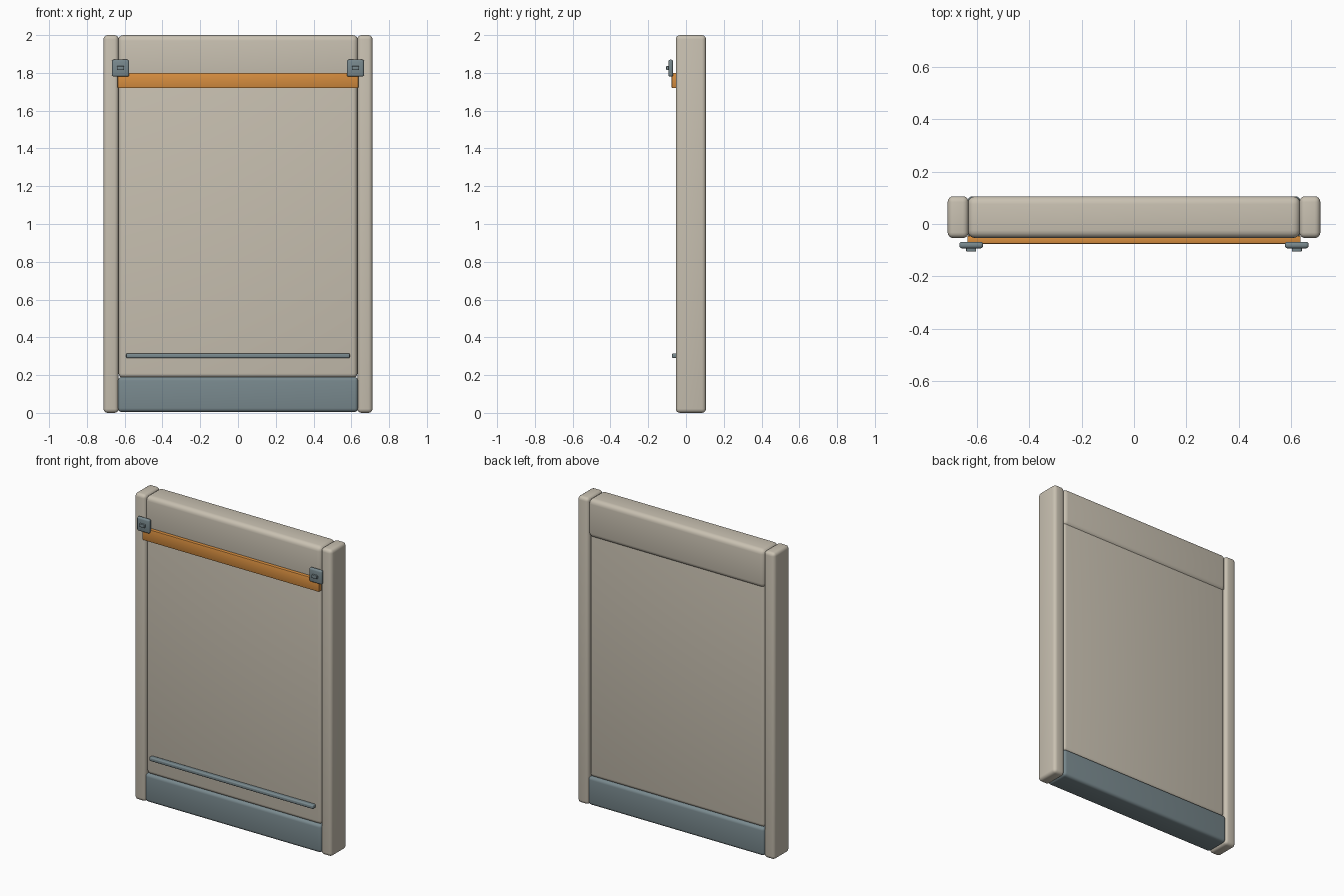
import bpy, math

if "Cube" in bpy.data.objects:
    bpy.data.objects.remove(bpy.data.objects["Cube"])


def material(name, rgb):
    m = bpy.data.materials.new(name)
    m.diffuse_color = (*rgb, 1)
    m.use_nodes = True
    m.node_tree.nodes["Principled BSDF"].inputs["Base Color"].default_value = m.diffuse_color
    return m


BEIGE = material("beige_paint", (0.58, 0.53, 0.44))
SLATE = material("slate_paint", (0.19, 0.25, 0.27))
ORANGE = material("orange_paint", (0.68, 0.27, 0.05))


def box(name, x, y, z, mat, bevel, segments=4):
    """Rounded box from (min, max) ranges on each axis."""
    ranges = (x, y, z)
    bpy.ops.mesh.primitive_cube_add(size=1, location=[(a + b) / 2 for a, b in ranges])
    o = bpy.context.object
    o.name = name
    o.scale = [b - a for a, b in ranges]
    bpy.ops.object.transform_apply(location=False, rotation=False, scale=True)
    o.data.materials.append(mat)
    mod = o.modifiers.new("round", "BEVEL")
    mod.width = bevel
    mod.segments = segments
    bpy.ops.object.modifier_apply(modifier=mod.name)
    bpy.ops.object.shade_smooth_by_angle(angle=math.radians(35))
    return o


DEPTH = (-0.054, 0.106)

# Main panel with top and bottom rails
box("panel", (-0.632, 0.632), (-0.045, 0.095), (0.185, 1.98), BEIGE, 0.024)
box("top_rail", (-0.636, 0.636), DEPTH, (1.75, 2.0), BEIGE, 0.03)
box("bottom_rail", (-0.636, 0.636), DEPTH, (0.005, 0.19), SLATE, 0.02)

# Front trim: warning strip and low rod
box("orange_strip", (-0.637, 0.637), (-0.076, -0.045), (1.72, 1.80), ORANGE, 0.004, 2)
box("low_rod", (-0.592, 0.592), (-0.074, -0.042), (0.29, 0.315), SLATE, 0.007, 3)

# Mirrored pairs: side posts, latch plates and latch studs
for side, s in (("left", -1), ("right", 1)):
    def span(a, b):
        return tuple(sorted((s * a, s * b)))
    box(side + "_post", span(0.632, 0.712), DEPTH, (0, 2), BEIGE, 0.022)
    box(side + "_latch_plate", span(0.576, 0.667), (-0.093, -0.068), (1.78, 1.87), SLATE, 0.01, 3)
    box(side + "_latch_stud", span(0.603, 0.641), (-0.105, -0.085), (1.815, 1.836), SLATE, 0.003, 2)
